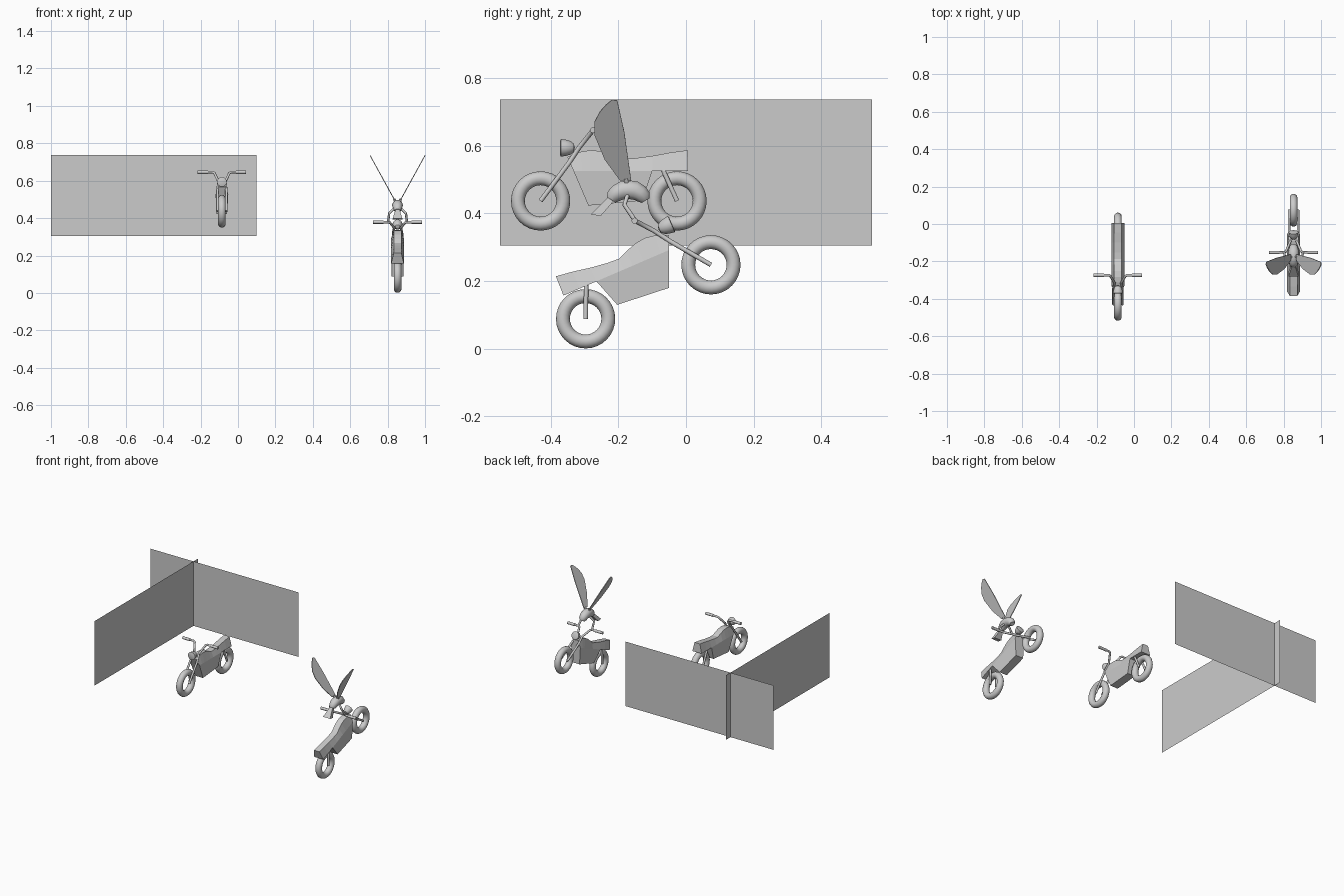
import bpy, bmesh
from math import pi, radians, sin, cos
from mathutils import Matrix, Vector

if "Cube" in bpy.data.objects:
    bpy.data.objects.remove(bpy.data.objects["Cube"])


def finish(bm, name, M=Matrix(), smooth=False):
    bmesh.ops.recalc_face_normals(bm, faces=bm.faces)
    me = bpy.data.meshes.new(name)
    bm.to_mesh(me)
    bm.free()
    ob = bpy.data.objects.new(name, me)
    bpy.context.collection.objects.link(ob)
    ob.matrix_world = M
    if smooth:
        bpy.ops.object.select_all(action='DESELECT')
        ob.select_set(True)
        bpy.context.view_layer.objects.active = ob
        bpy.ops.object.shade_smooth_by_angle(angle=radians(35))
    return ob


def tube(name, pts, r, M, radii=None):
    """Round tube along a path, optional radius factor per point."""
    cu = bpy.data.curves.new(name, 'CURVE')
    cu.dimensions = '3D'
    cu.bevel_depth, cu.bevel_resolution, cu.use_fill_caps = r, 3, True
    sp = cu.splines.new('POLY')
    sp.points.add(len(pts) - 1)
    for i, p in enumerate(pts):
        sp.points[i].co = (*p, 1)
        sp.points[i].radius = radii[i] if radii else 1
    ob = bpy.data.objects.new(name, cu)
    bpy.context.collection.objects.link(ob)
    ob.matrix_world = M
    bpy.ops.object.select_all(action='DESELECT')
    ob.select_set(True)
    bpy.context.view_layer.objects.active = ob
    bpy.ops.object.convert(target='MESH')
    bpy.ops.object.shade_smooth_by_angle(angle=radians(40))
    return ob


def lathe(name, prof, M, steps=24):
    """Spin (radius, y) profile around the y axis."""
    bm = bmesh.new()
    vs = [bm.verts.new((r, y, 0)) for r, y in prof]
    es = [bm.edges.new(e) for e in zip(vs, vs[1:])]
    bmesh.ops.spin(bm, geom=vs + es, axis=(0, 1, 0), cent=(0, 0, 0),
                   angle=2 * pi, steps=steps)
    bmesh.ops.remove_doubles(bm, verts=bm.verts, dist=1e-5)
    return finish(bm, name, M, True)


def prism(name, left, right, M):
    """Closed solid between two matching outlines."""
    bm = bmesh.new()
    a = [bm.verts.new(p) for p in left]
    b = [bm.verts.new(p) for p in right]
    bm.faces.new(a)
    bm.faces.new(b)
    n = len(a)
    for i in range(n):
        bm.faces.new((a[i], a[(i + 1) % n], b[(i + 1) % n], b[i]))
    return finish(bm, name, M)


def wheel(name, y, M):
    bm = bmesh.new()
    R, r, n, k = 0.067, 0.0205, 32, 14
    rings = [[bm.verts.new((r * sin(2 * pi * j / k),
                            (R + r * cos(2 * pi * j / k)) * cos(2 * pi * i / n),
                            (R + r * cos(2 * pi * j / k)) * sin(2 * pi * i / n)))
              for j in range(k)] for i in range(n)]
    for i in range(n):
        for j in range(k):
            p, q = rings[i], rings[(i + 1) % n]
            bm.faces.new((p[j], q[j], q[(j + 1) % k], p[(j + 1) % k]))
    finish(bm, name, M @ Matrix.Translation((0, y, 0)), True)


def motorbike(tag, M):
    # wheels: rear wheel at the local origin, forward is +y
    wheel(tag + "_rear_wheel", 0, M)
    wheel(tag + "_front_wheel", 0.403, M)

    # tank and seat: narrow top, wide base
    top = [(-0.031, .150), (.02, .143), (.073, .133), (.125, .126), (.161, .124),
           (.19, .136), (.225, .147), (.256, .150), (.286, .145), (.324, .130)]
    base_y = [-.033, .02, .073, .125, .161, .19, .225, .256, .28, .306]
    bm = bmesh.new()
    rows = [[bm.verts.new(p) for p in ((-.034, b, .089), (-.02, y, z),
                                       (.02, y, z), (.034, b, .089))]
            for (y, z), b in zip(top, base_y)]
    for p, q in zip(rows, rows[1:]):
        for j in range(4):
            bm.faces.new((p[j], q[j], q[(j + 1) % 4], p[(j + 1) % 4]))
    bm.faces.new(rows[0])
    bm.faces.new(rows[-1])
    finish(bm, tag + "_tank_and_seat", M)

    # engine block under the tank
    block = [(.073, .089), (.306, .089), (.262, -.0135), (.102, .001)]
    half = [.034, .034, .028, .028]
    prism(tag + "_engine_block", [(-w, y, z) for w, (y, z) in zip(half, block)],
          [(w, y, z) for w, (y, z) in zip(half, block)], M)

    # fork with handlebar, and rear struts
    for s, side in ((-1, "left"), (1, "right")):
        tube(f"{tag}_{side}_fork", [(s * .128, .2475, .209), (s * .05, .2475, .209),
             (s * .04, .252, .204), (s * .018, .289, .158), (s * .024, .318, .114),
             (s * .024, .403, 0)], .0068, M)
        tube(f"{tag}_{side}_grip", [(s * .13, .2475, .209), (s * .075, .2475, .209)],
             .009, M)
        tube(f"{tag}_{side}_rear_strut", [(s * .024, 0, 0), (s * .024, .0415, .092)],
             .007, M)

    # bowl shaped headlight
    lathe(tag + "_headlight", [(0, -.041), (.012, -.038), (.020, -.028), (.024, -.014),
          (.026, 0), (.022, .002), (0, .002)],
          M @ Matrix.Translation((0, .343, .157)))


# two crossing wall panels
def panel(name, pts):
    bm = bmesh.new()
    bm.faces.new([bm.verts.new(p) for p in pts])
    finish(bm, name)


Z0, Z1 = .305, .737
panel("back_panel", [(-1, .5, Z0), (.1, .5, Z0), (.1, .5, Z1), (-1, .5, Z1)])
panel("side_panel", [(-.68, -.55, Z0), (-.68, .55, Z0), (-.68, .55, Z1), (-.68, -.55, Z1)])

# level bike, and second bike rearing up and facing the other way
motorbike("level_bike", Matrix.Translation((-.086, -.0265, .4366)) @ Matrix.Rotation(pi, 4, 'Z'))
motorbike("rearing_bike", Matrix.Translation((.853, -.2965, .0885)) @
          Matrix.Rotation(radians(23.3), 4, 'X'))

# winged rider, in world y and z around x = 0.853
R = Matrix.Translation((.853, 0, 0))
arch = [(-.221, .440), (-.214, .451), (-.202, .461), (-.186, .468), (-.168, .470),
        (-.150, .467), (-.135, .459), (-.125, .448), (-.119, .438)]
tube("rider_body", [(0, y, z) for y, z in arch], .029, R,
     [.55, .8, .9, 1, 1, 1, .9, .8, .5])

# flared tail
prism("rider_tail", [(-.009, -.226, .452), (-.009, -.214, .436), (-.026, -.252, .392),
      (-.026, -.281, .397)], [(.009, -.226, .452), (.009, -.214, .436),
      (.026, -.252, .392), (.026, -.281, .397)], R)

# arms to the handlebar, and raised wings
wing = [(-.162, .498), (-.182, .640), (-.203, .734), (-.218, .737), (-.236, .722),
        (-.254, .702), (-.270, .672), (-.271, .634), (-.240, .560), (-.195, .499)]
for s, side in ((-1, "left"), (1, "right")):
    tube(f"rider_{side}_arm", [(s * .016, -.172, .455), (s * .045, -.182, .425),
         (s * .05, -.152, .381)], .0065, R)
    out = [(s * (.014 + (z - .498) * .55), y, z) for y, z in wing]
    prism(f"rider_{side}_wing", out, [(x + s * .004, y, z - .002) for x, y, z in out], R)
    tube(f"rider_{side}_wing_root", [(s * .008, -.172, .478), (s * .017, -.178, .503)],
         .007, R)
